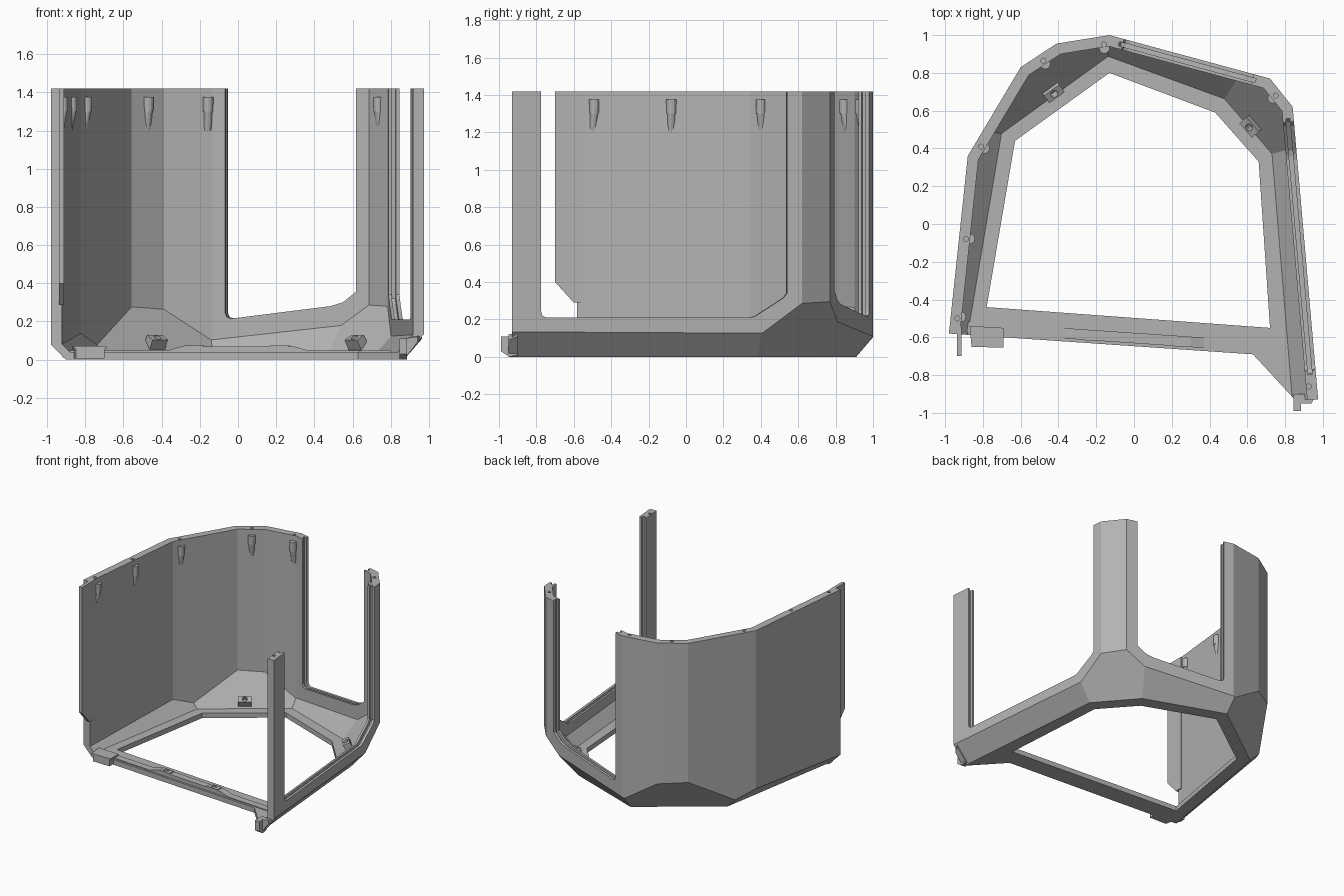
import bpy, bmesh, math
from mathutils import Vector

cube = bpy.data.objects.get("Cube")
if cube:
    bpy.data.objects.remove(cube, do_unlink=True)

TOP = 1.42
grey = bpy.data.materials.new("plain_grey")
grey.use_nodes = True
COLOUR = (0.45, 0.45, 0.45, 1)
grey.diffuse_color = COLOUR
grey.node_tree.nodes["Principled BSDF"].inputs["Base Color"].default_value = COLOUR

# Wall outline, clockwise from the front of the right wall
A, B, C, D, E, F, G, H = [Vector(p) for p in (
    (-.98, -.58), (-.88, .36), (-.60, .83), (-.41, .955),
    (-.13, 1.0), (.72, .77), (.84, .62), (.975, -.93))]
WALLS = [(A, B), (B, C), (C, D), (D, E), (E, F), (F, G), (G, H)]
# Bottom edges of the sloping skirt, and the slope of each
SKIRT = [Vector(p) for p in ((-.90, -.58), (-.72, .49), (-.14, .91),
                             (.49, .68), (.75, .38), (.86, -.95))]
SLOPES = (1.0, 1.42, 1.25, 1.27, 1.15)


def outward(p, q):
    d = (q - p).normalized()
    return Vector((-d.y, d.x))


def make(name, bm):
    bmesh.ops.recalc_face_normals(bm, faces=bm.faces)
    mesh = bpy.data.meshes.new(name)
    bm.to_mesh(mesh)
    bm.free()
    mesh.materials.append(grey)
    ob = bpy.data.objects.new(name, mesh)
    bpy.context.collection.objects.link(ob)
    return ob


def loft(name, ring_a, ring_b):
    """Solid between two matching rings of points."""
    bm = bmesh.new()
    a = [bm.verts.new(p) for p in ring_a]
    b = [bm.verts.new(p) for p in ring_b]
    bm.faces.new(a)
    bm.faces.new(b[::-1])
    for i in range(len(a)):
        j = (i + 1) % len(a)
        bm.faces.new((a[i], b[i], b[j], a[j]))
    return make(name, bm)


def prism(name, pts, z0, z1):
    return loft(name, [(x, y, z0) for x, y in pts], [(x, y, z1) for x, y in pts])


def clip(bm, co, no):
    geom = bm.verts[:] + bm.edges[:] + bm.faces[:]
    bmesh.ops.bisect_plane(bm, geom=geom, plane_co=co, plane_no=no, clear_outer=True)
    rim = [e for e in bm.edges if e.is_boundary]
    if rim:
        bmesh.ops.holes_fill(bm, edges=rim)


def tub(name, inset, skirt_inset, floor, front, top):
    """Block clipped by every wall plane and skirt plane."""
    bm = bmesh.new()
    bmesh.ops.create_cube(bm, size=2)
    for v in bm.verts:
        v.co.x *= 1.5
        v.co.y = 1.5 if v.co.y > 0 else front
        v.co.z = top if v.co.z > 0 else floor
    for p, q in WALLS:
        n = outward(p, q)
        clip(bm, (p - n * inset).to_3d(), n.to_3d())
    for p, q, slope in zip(SKIRT, SKIRT[1:], SLOPES):
        n = outward(p, q)
        base = (p - n * skirt_inset).to_3d() + Vector((0, 0, floor))
        clip(bm, base, (n.x * slope, n.y * slope, -1))
    return make(name, bm)


def cut(ob, cutter):
    cutter.hide_render = True
    mod = ob.modifiers.new("cut", 'BOOLEAN')
    mod.operation, mod.solver, mod.object = 'DIFFERENCE', 'EXACT', cutter
    graph = bpy.context.evaluated_depsgraph_get()
    mesh = bpy.data.meshes.new_from_object(ob.evaluated_get(graph))
    ob.modifiers.clear()
    ob.data = mesh
    bpy.data.objects.remove(cutter, do_unlink=True)


def window(p, q, profile, near, far):
    """Cutter along wall p-q; profile is (distance along wall, height)."""
    d, n = (q - p).normalized(), outward(p, q)
    rings = [[(p + d * u + n * off).to_3d() + Vector((0, 0, z)) for u, z in profile]
             for off in (near, far)]
    return loft("window_cutter", *rings)


# Hollow shell with skirt, floor ring and two open windows
shell = tub("shell", 0, 0, 0, -.93, TOP)
cut(shell, tub("hollow_cutter", .058, .02, .04, -1.5, 2))
cut(shell, prism("floor_cutter", [(-.78, -.44), (-.63, .44), (-.13, .80),
                                  (.43, .59), (.66, .33), (.72, -.55)], -.5, .5))
cut(shell, prism("front_cutter", [(-1.2, -.575), (-.98, -.58), (.63, -.69), (.87, -.95),
                                  (.87, -1.3), (-1.2, -1.3)], -.5, 2))

back = [(.08, 2), (.08, .245), (.09, .222), (.115, .215), (.65, .28),
        (.72, .30), (.79, .355), (.79, 2)]
side = [(.08, 2), (.08, .34), (.10, .315), (.25, .218), (.28, .21),
        (1.37, .21), (1.393, .22), (1.40, .245), (1.40, 2)]
for p, q, profile in ((E, F, back), (G, H, side)):
    cut(shell, window(p, q, profile, -.13, .13))
    # Panel channel running round the window edge
    mid = (profile[0][0] + profile[-1][0]) / 2
    wide = [(u + math.copysign(.02, u - mid), z - .02) for u, z in profile]
    cut(shell, window(p, q, wide, -.042, -.02))

# Bosses hanging under the top rim, with screw holes in the rim
bosses = [(-.16, .95), (-.48, .865), (-.81, .41), (-.89, -.08), (-.935, -.5), (.75, .68)]
for x, y in bosses + [(.925, -.86)]:
    bm = bmesh.new()
    bmesh.ops.create_cone(bm, cap_ends=True, segments=12, radius1=.013, radius2=.013, depth=.1)
    bmesh.ops.translate(bm, verts=bm.verts, vec=(x, y, TOP))
    cut(shell, make("hole_cutter", bm))


def ring(x, y, z, r):
    return [(x + r * math.cos(t * math.pi / 6), y + r * math.sin(t * math.pi / 6), z)
            for t in range(12)]


for i, (x, y) in enumerate(bosses):
    inward = -Vector((x, y)).normalized() * .02
    bx, by = x + inward.x, y + inward.y
    loft(f"boss_{i}", ring(bx, by, 1.3, .026), ring(bx, by, 1.375, .028))
    loft(f"boss_taper_{i}", ring(x, y, 1.2, .022), ring(bx, by, 1.3, .022))


# Front rail with a raised middle
def rail_y(x):
    return -.515 - .068 * (x + .9)


rail = [(-.92, .01), (.70, .01), (.80, .03), (.80, .047), (.37, .047), (.30, .068),
        (-.30, .068), (-.37, .047), (-.92, .047)]
loft("front_rail", [(x, rail_y(x), z) for x, z in rail],
     [(x, rail_y(x) - .055, z) for x, z in rail])


# Bracket blocks, each with a screw hole
def bracket(name, x, y, z, angle, size, tilt=0):
    bm = bmesh.new()
    bmesh.ops.create_cube(bm, size=1)
    bmesh.ops.scale(bm, verts=bm.verts, vec=size)
    ob = make(name, bm)
    bm = bmesh.new()
    bmesh.ops.create_cone(bm, cap_ends=True, segments=12, radius1=.02, radius2=.02, depth=.3)
    cut(ob, make("hole_cutter", bm))
    ob.location = (x, y, z)
    ob.rotation_euler = (tilt, 0, angle)


bracket("rail_bracket_right", -.23, -.59, .05, -.07, (.10, .055, .05))
bracket("rail_bracket_left", .22, -.62, .05, -.07, (.10, .055, .05))
bracket("skirt_bracket_right", -.43, .70, .09, math.radians(36), (.10, .055, .06), .5)
bracket("skirt_bracket_left", .62, .52, .09, math.radians(-49), (.10, .055, .06), .5)

# Thin fin along the front edge of the right wall
fin = [(-.54, .29), (-.60, .29), (-.70, .40), (-.70, TOP), (-.54, TOP)]
loft("wall_fin", [(-.938, y, z) for y, z in fin], [(-.912, y, z) for y, z in fin])

# Foot block and front tab
prism("foot_block", [(-.86, -.54), (-.70, -.55), (-.70, -.65), (-.85, -.645), (-.86, -.60)], .005, .07)
prism("foot_plate", [(-.87, -.54), (-.69, -.55), (-.69, -.655), (-.86, -.65)], .055, .07)
tab = [(-.90, .01), (-.945, .0), (-.99, .03), (-.99, .11), (-.90, .11)]
loft("front_tab", [(.845, y, z) for y, z in tab], [(.885, y, z) for y, z in tab])
loft("front_tab_wedge", [(.87, -.90, .0), (.87, -.95, .0), (.87, -.95, .11), (.87, -.90, .11)],
     [(.965, -.90, .11), (.94, -.95, .09), (.94, -.95, .12), (.965, -.90, .13)])
